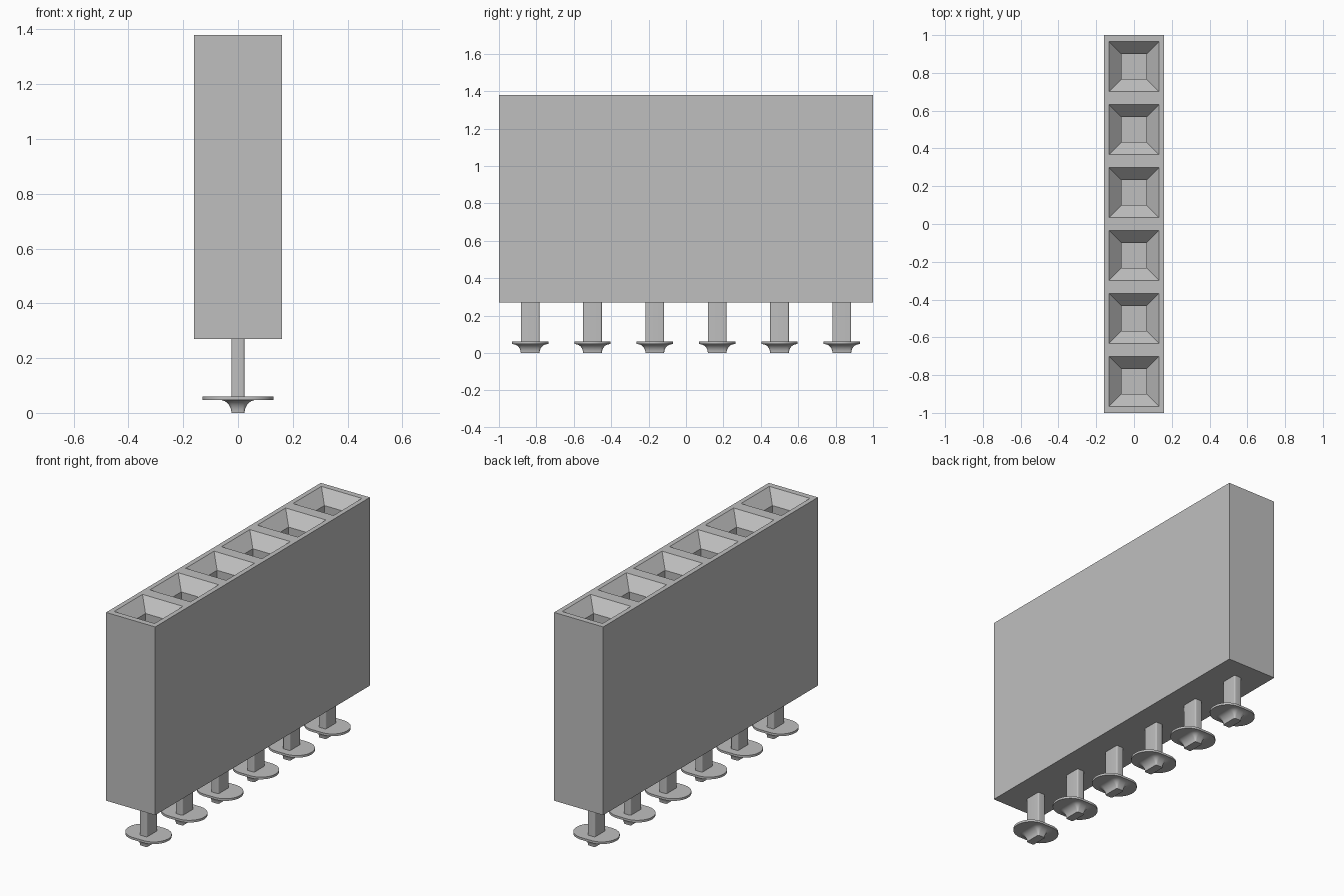
import bpy, bmesh, math
from mathutils import Vector

if "Cube" in bpy.data.objects:
    bpy.data.objects.remove(bpy.data.objects["Cube"], do_unlink=True)

COUNT = 6
PITCH = 2 / COUNT
HALF_X, BASE_Z, TOP_Z = 0.16, 0.27, 1.38

grey = bpy.data.materials.new("plain_grey")
grey.use_nodes = True
COLOUR = (0.52, 0.52, 0.52, 1)
grey.diffuse_color = COLOUR
grey.node_tree.nodes["Principled BSDF"].inputs["Base Color"].default_value = COLOUR


def finish(bm, name, y=0, smooth=False):
    bmesh.ops.recalc_face_normals(bm, faces=bm.faces)
    mesh = bpy.data.meshes.new(name)
    bm.to_mesh(mesh)
    bm.free()
    mesh.materials.append(grey)
    obj = bpy.data.objects.new(name, mesh)
    obj.location.y = y
    bpy.context.collection.objects.link(obj)
    if smooth:
        bpy.ops.object.select_all(action='DESELECT')
        obj.select_set(True)
        bpy.context.view_layer.objects.active = obj
        bpy.ops.object.shade_smooth_by_angle(angle=math.radians(35))
    return obj


def rounded(hx, hy, r, z, steps=6):
    """Ring of points around a rectangle with rounded corners."""
    pts = []
    for k, (sx, sy) in enumerate([(1, 1), (-1, 1), (-1, -1), (1, -1)]):
        for i in range(steps + 1):
            a = math.pi / 2 * (k + i / steps)
            pts.append(Vector((sx * (hx - r) + r * math.cos(a),
                               sy * (hy - r) + r * math.sin(a), z)))
    return pts


def loft(bm, rings):
    """Skin a stack of equal rings and cap both ends."""
    loops = [[bm.verts.new(p) for p in ring] for ring in rings]
    n = len(loops[0])
    for a, b in zip(loops, loops[1:]):
        for i in range(n):
            j = (i + 1) % n
            bm.faces.new((a[i], a[j], b[j], b[i]))
    bm.faces.new(loops[0][::-1])
    bm.faces.new(loops[-1])


# Housing: a row of square cells, each with a funnel leading to a deep hole
bm = bmesh.new()
bmesh.ops.create_grid(bm, x_segments=1, y_segments=COUNT, size=1)
for v in bm.verts:
    v.co = Vector((v.co.x * HALF_X, v.co.y, TOP_Z))
cells = list(bm.faces)
rim = [e for e in bm.edges if e.is_boundary]
walls = bmesh.ops.extrude_edge_only(bm, edges=rim)["geom"]
lower = [g for g in walls if isinstance(g, bmesh.types.BMVert)]
for v in lower:
    v.co.z = BASE_Z
bmesh.ops.contextual_create(bm, geom=[g for g in walls if isinstance(g, bmesh.types.BMEdge)])


def reshape(face, half, z):
    mid = face.calc_center_median()
    for v in face.verts:
        v.co.x = math.copysign(half, v.co.x)
        v.co.y = mid.y + math.copysign(half, v.co.y - mid.y)
        v.co.z = z


for half, depth in ((0.132, 0), (0.066, 0.07), (0.066, 0.8)):
    bmesh.ops.inset_individual(bm, faces=cells, thickness=0.01)
    for f in cells:
        reshape(f, half, TOP_Z - depth)
finish(bm, "socket_housing")

# Pins, each with an oval pad and a flared fillet below it
PIN_X, PIN_Y, PIN_R = 0.024, 0.05, 0.008
PAD_LOW, PAD_TOP, FLARE = 0.047, 0.06, 0.042
for n in range(COUNT):
    y = -1 + PITCH * (n + 0.5)
    bm = bmesh.new()
    loft(bm, [rounded(PIN_X, PIN_Y, PIN_R, z) for z in (PAD_TOP, BASE_Z)])
    finish(bm, f"pin_{n + 1}", y, True)

    bm = bmesh.new()
    loft(bm, [rounded(0.13, 0.097, 0.0969, z, 12) for z in (PAD_LOW, PAD_TOP)])
    finish(bm, f"pad_{n + 1}", y, True)

    bm = bmesh.new()
    rings = []
    for i in range(9):
        a = math.pi / 2 * i / 8
        out = FLARE * (1 - math.cos(a))
        rings.append(rounded(PIN_X + out, PIN_Y + out, PIN_R + out,
                             PAD_LOW * math.sin(a)))
    loft(bm, rings)
    finish(bm, f"solder_fillet_{n + 1}", y, True)
